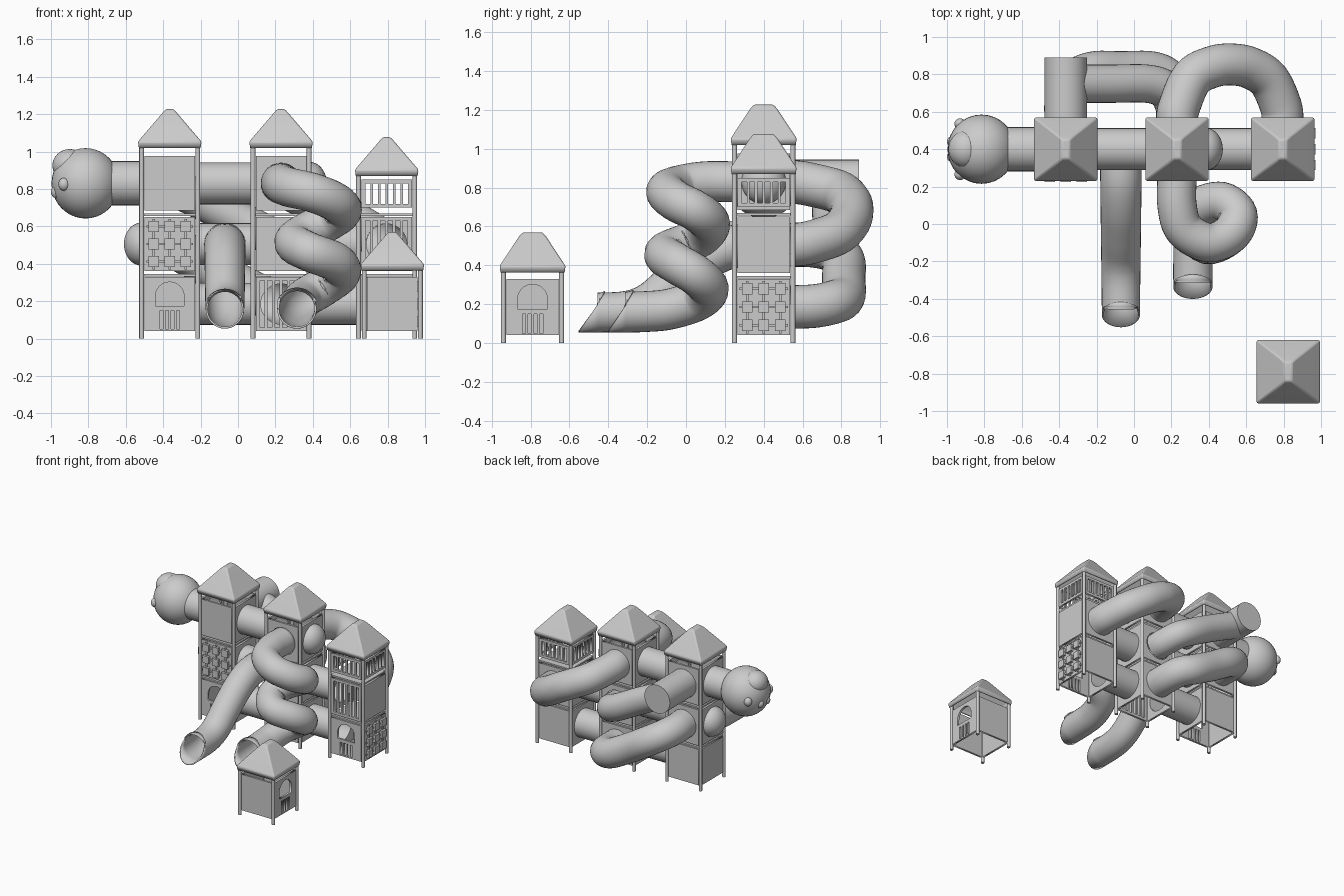
import bpy, bmesh, math
from mathutils import Vector, Matrix

if "Cube" in bpy.data.objects:
    bpy.data.objects.remove(bpy.data.objects["Cube"])

LEVEL = [0.185, 0.505, 0.83]          # panel / tunnel centre heights
TY = 0.4
SIDE = {'front': 0, 'right': 90, 'back': 180, 'left': -90}

def add(name, me, mat=None, smooth=False):
    ob = bpy.data.objects.new(name, me)
    bpy.context.scene.collection.objects.link(ob)
    if mat is not None:
        ob.matrix_world = mat
    if smooth:
        bpy.ops.object.select_all(action='DESELECT')
        ob.select_set(True)
        bpy.context.view_layer.objects.active = ob
        bpy.ops.object.shade_smooth_by_angle(angle=math.radians(35))
    return ob

def from_bm(name, bm, mat=None, smooth=False):
    bmesh.ops.recalc_face_normals(bm, faces=bm.faces)
    me = bpy.data.meshes.new(name)
    bm.to_mesh(me)
    bm.free()
    return add(name, me, mat, smooth)

def boxes(name, items, mat=None):
    bm = bmesh.new()
    for c, s in items:
        bmesh.ops.create_cube(bm, size=1, matrix=Matrix.Translation(c) @ Matrix.Diagonal((*s, 1)))
    return from_bm(name, bm, mat)

def ball(name, c, s, mat=None, half=False):
    bm = bmesh.new()
    bmesh.ops.create_uvsphere(bm, u_segments=32, v_segments=20, radius=1)
    if half:
        bmesh.ops.delete(bm, geom=[v for v in bm.verts if v.co.z < -0.01], context='VERTS')
    bmesh.ops.transform(bm, matrix=Matrix.Translation(c) @ Matrix.Diagonal((*s, 1)), verts=bm.verts)
    return from_bm(name, bm, mat, True)

# flat plate cut from 2D outlines (first loop outside, the rest are holes)
def plate(name, loops, mat, half_thick=0.008):
    cu = bpy.data.curves.new(name, 'CURVE')
    cu.dimensions, cu.fill_mode, cu.extrude = '2D', 'BOTH', half_thick
    for pts in loops:
        sp = cu.splines.new('POLY')
        sp.points.add(len(pts) - 1)
        for p, (u, v) in zip(sp.points, pts):
            p.co = (u, v, 0, 1)
        sp.use_cyclic_u = True
    tmp = bpy.data.objects.new(name + "_outline", cu)
    bpy.context.scene.collection.objects.link(tmp)
    dg = bpy.context.evaluated_depsgraph_get()
    me = bpy.data.meshes.new_from_object(tmp.evaluated_get(dg))
    bpy.data.objects.remove(tmp)
    return add(name, me, mat)

def rect(w, h, u=0, v=0):
    return [(u - w, v - h), (u + w, v - h), (u + w, v + h), (u - w, v + h)]

def arc(r, a0, a1, n, v=0):
    return [(r * math.cos(a), v + r * math.sin(a))
            for a in (math.radians(a0 + (a1 - a0) * i / n) for i in range(n + 1))]

# wall panel of a given kind on one side of a tower
def panel(tower, cx, cy, side, z, kind):
    m = (Matrix.Translation((cx, cy, z)) @ Matrix.Rotation(math.radians(SIDE[side]), 4, 'Z')
         @ Matrix.Translation((0, -0.145, 0)) @ Matrix.Rotation(math.pi / 2, 4, 'X'))
    n = f"{tower}_{side}_{kind}_{int(z * 100)}"
    loops = [rect(0.135, 0.075 if kind == 'rail' else 0.145)]
    if kind in ('port', 'dome'):
        loops.append(arc(0.108, 0, 350, 35))
    elif kind == 'bars':
        loops += [rect(0.012, 0.125, -0.1 + 0.04 * i) for i in range(6)]
    elif kind == 'rail':
        loops += [rect(0.013, 0.055, -0.1 + 0.04 * i) for i in range(6)]
    elif kind == 'arch':
        loops.append(arc(0.077, 0, 180, 16, 0.04) + [(-0.077, -0.01), (0.077, -0.01)])
        loops += [rect(0.008, 0.05, u, -0.085) for u in (-0.045, -0.015, 0.015, 0.045)]
    plate(n, loops, m)
    if kind == 'dome':
        ball(n + "_bubble", (0, 0, 0.005), (0.115, 0.115, 0.095), m, True)
    if kind == 'climb':
        g = (-0.085, 0, 0.085)
        items = [((u, v * 1.1, 0.015), (0.055, 0.058, 0.03)) for u in g for v in g]
        items += [((u, 0, 0.01), (0.012, 0.27, 0.014)) for u in g]
        items += [((0, v * 1.1, 0.01), (0.25, 0.012, 0.014)) for v in g]
        boxes(n + "_grips", items, m)

# hip roof with a short ridge
def roof(name, cx, cy, z):
    bm = bmesh.new()
    rings = []
    for hx, hy, h in ((.165, .165, 0), (.17, .17, .033), (.04, .07, .185), (.02, .05, .207)):
        rings.append([bm.verts.new((sx * hx, sy * hy, h))
                      for sx, sy in ((-1, -1), (1, -1), (1, 1), (-1, 1))])
    for a, b in zip(rings, rings[1:]):
        for i in range(4):
            bm.faces.new((a[i], a[(i + 1) % 4], b[(i + 1) % 4], b[i]))
    bm.faces.new(rings[-1])
    ob = from_bm(name, bm, Matrix.Translation((cx, cy, z)), True)
    bv = ob.modifiers.new("bevel", 'BEVEL')
    bv.width, bv.segments = 0.008, 2
    so = ob.modifiers.new("shell", 'SOLIDIFY')
    so.thickness = 0.008

def tower(name, cx, cy, top, walls, decks=(0.338, 0.662)):
    bm = bmesh.new()
    for sx in (-1, 1):
        for sy in (-1, 1):
            bmesh.ops.create_cone(bm, cap_ends=True, segments=16, radius1=0.013, radius2=0.013,
                                  depth=top + 0.02, matrix=Matrix.Translation(
                                      (cx + sx * .15, cy + sy * .15, (top + 0.02) / 2)))
    from_bm(name + "_posts", bm, None, True)
    if decks:
        boxes(name + "_decks", [((cx, cy, d), (0.29, 0.29, 0.012)) for d in decks])
    for side, kinds in walls.items():
        for z, kind in zip(LEVEL, kinds.split()):
            panel(name, cx, cy, side, 0.775 if kind == 'rail' else z, kind)
    roof(name + "_roof", cx, cy, top)

# round tube swept along a smooth path
def tube(name, pts, r=0.112, slant=0, shell=False, cap=False, r_end=None):
    P = [Vector(p) for p in pts]
    P = [2 * P[0] - P[1]] + P + [2 * P[-1] - P[-2]]
    path, steps = [], (6 if len(pts) > 2 else 1)
    for a, b, c, d in zip(P, P[1:], P[2:], P[3:]):
        for i in range(steps):
            t = i / steps
            path.append(0.5 * (2 * b + (c - a) * t + (2 * a - 5 * b + 4 * c - d) * t * t
                               + (3 * b - a - 3 * c + d) * t ** 3))
    path.append(P[-2])
    bm, rings, N = bmesh.new(), [], 32
    for i, p in enumerate(path):
        t = (path[min(i + 1, len(path) - 1)] - path[max(i - 1, 0)]).normalized()
        s = t.cross(Vector((0, 0, 1))).normalized()
        u = s.cross(t)
        rr = r + ((r_end or r) - r) * i / (len(path) - 1)
        rings.append([bm.verts.new(p + rr * (s * math.cos(k * math.tau / N) + u * math.sin(k * math.tau / N)))
                      for k in range(N)])
    for a, b in zip(rings, rings[1:]):
        for k in range(N):
            bm.faces.new((a[k], a[(k + 1) % N], b[(k + 1) % N], b[k]))
    for v in rings[-1]:                     # slanted slide mouth
        v.co.y += slant * (v.co.z - path[-1].z)
    if cap:
        bm.faces.new(rings[-1])
    ob = from_bm(name, bm, None, True)
    if shell:
        ob.modifiers.new("wall", 'SOLIDIFY').thickness = 0.01

# towers and small playhouse
X1, X2, X3 = -0.365, 0.23, 0.795
tower("left_tower", X1, TY, 1.02, {'front': 'arch climb solid', 'left': 'solid dome port',
                                   'right': 'port port port', 'back': 'solid port port'})
tower("middle_tower", X2, TY, 1.02, {'front': 'bars solid port', 'left': 'port port port',
                                     'right': 'port port dome', 'back': 'port port port'})
tower("right_tower", X3, TY, 0.87, {'front': 'arch bars rail', 'left': 'port port rail',
                                    'right': 'climb solid rail', 'back': 'solid port rail'})
tower("playhouse", 0.825, -0.79, 0.363, {'front': 'solid', 'right': 'arch', 'left': 'solid',
                                         'back': 'solid'}, None)

# straight crawl tunnels
L0, L1, L2 = LEVEL
for i, z in enumerate(LEVEL):
    tube(f"left_tunnel_{i}", [(X1 + .14, TY, z), (X2 - .14, TY, z)])
for i, z in enumerate(LEVEL[:2]):
    tube(f"right_tunnel_{i}", [(X2 + .14, TY, z), (X3 - .14, TY, z)])
tube("head_tunnel", [(-0.69, TY, L2), (X1 - .14, TY, L2)], 0.118)
tube("back_stub_tunnel", [(X1, 0.54, L2), (X1, 0.89, L2)], 0.114, cap=True)

# curved back tunnels
tube("high_loop_tunnel", [(X2, .54, L2), (X2 + .01, .62, L2 - .01), (.31, .78, .78), (.42, .84, .73),
                          (.52, .853, .68), (.62, .835, .62), (.72, .77, .56), (.785, .63, .515),
                          (X3, .54, L1)])
tube("middle_elbow_tunnel", [(X2, .54, L1), (.22, .62, .515), (.17, .715, .55), (.07, .75, .6),
                             (-.12, .75, .7), (X1, .75, .82)], 0.102)
tube("low_loop_tunnel", [(X2, .54, L0), (.225, .66, .19), (.19, .76, .21), (.1, .81, .24),
                         (-.07, .812, .33), (-.22, .81, .42), (-.32, .76, .475), (X1, .66, .5),
                         (X1, .54, L1)])

# slides
tube("straight_slide", [(-.07, .35, L1), (-.07, .22, .49), (-.07, .08, .42), (-.07, -.06, .31),
                        (-.07, -.18, .21), (-.07, -.3, .165), (-.07, -.485, .155)],
     0.112, 0.7, True, r_end=0.102)
tube("spiral_slide", [(X2, .26, L2), (X2, .1, .83), (.27, -.03, .81), (.4, -.1, .78), (.52, -.05, .73),
                      (.555, .05, .68), (.47, .12, .62), (.35, .09, .56), (.3, 0, .51), (.39, -.11, .46),
                      (.52, -.05, .41), (.55, .05, .35), (.46, .115, .28), (.36, .06, .22),
                      (.32, -.08, .175), (.315, -.2, .162), (.315, -.335, .158)],
     0.105, 0.65, True)

# round lookout with bulge and knobs
ball("lookout_ball", (-0.815, TY, 0.83), (0.182, 0.185, 0.188))
ball("lookout_bulge", (-0.9, TY, 0.925), (0.092, 0.1, 0.088))
for s in (-1, 1):
    ball("inner_knob", (-0.97, TY + s * 0.04, 0.785), (0.03, 0.03, 0.035))
    ball("outer_knob", (-0.93, TY + s * 0.135, 0.825), (0.03, 0.03, 0.035))
